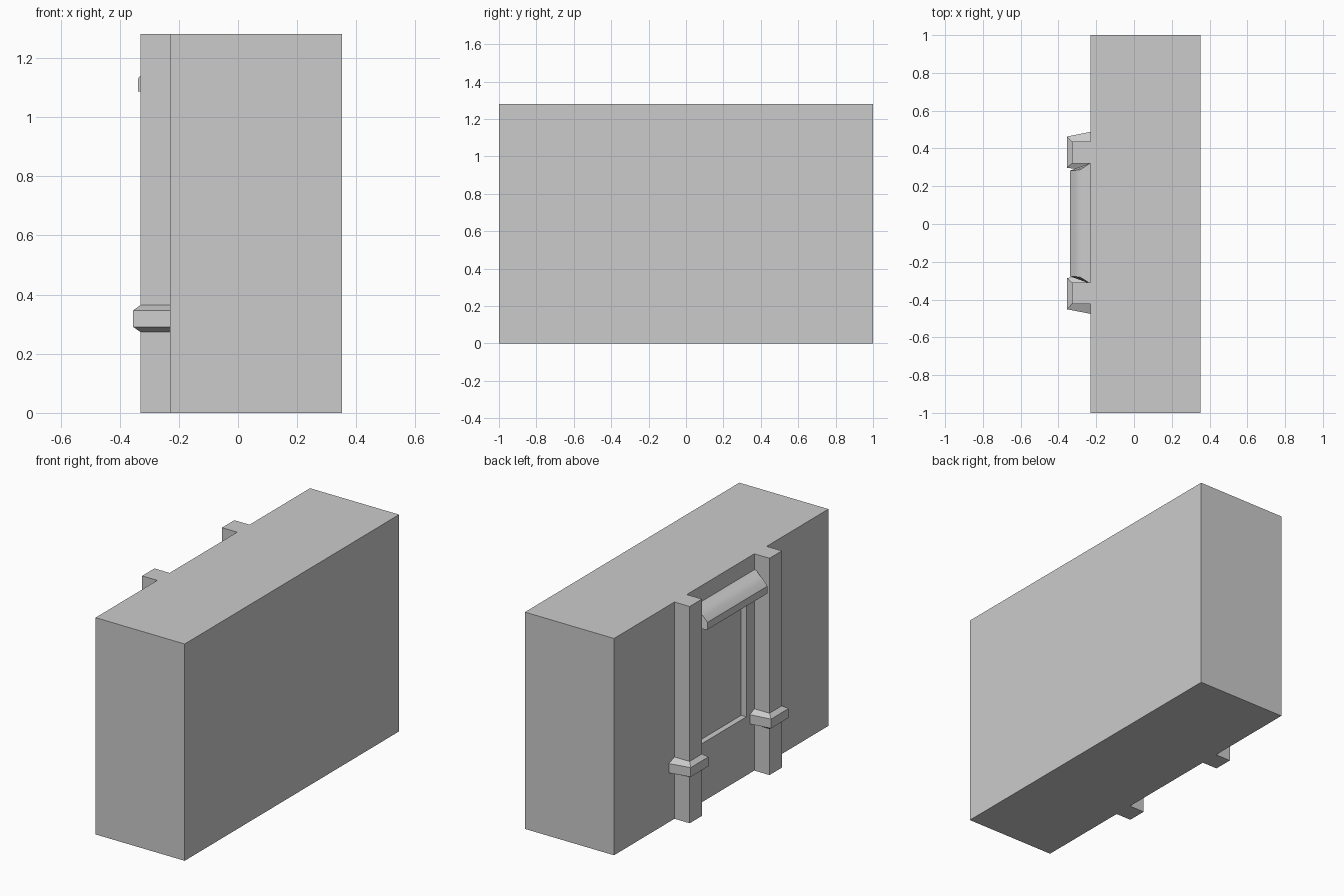
import bpy
import bmesh

if "Cube" in bpy.data.objects:
    bpy.data.objects.remove(bpy.data.objects["Cube"])

WALL = -0.23   # x of the decorated wall face
CY = 0.006     # centre line of the window bay
TOP = 1.28


def loft(name, rings):
    """Skin a stack of equal-length closed rings and cap both ends."""
    bm = bmesh.new()
    vs = [[bm.verts.new(p) for p in ring] for ring in rings]
    n = len(vs[0])
    for a, b in zip(vs, vs[1:]):
        for i in range(n):
            j = (i + 1) % n
            bm.faces.new((a[i], a[j], b[j], b[i]))
    bm.faces.new(vs[0][::-1])
    bm.faces.new(vs[-1])
    bmesh.ops.recalc_face_normals(bm, faces=bm.faces[:])
    mesh = bpy.data.meshes.new(name)
    bm.to_mesh(mesh)
    bm.free()
    ob = bpy.data.objects.new(name, mesh)
    bpy.context.collection.objects.link(ob)
    return ob


def box(name, x0, x1, y0, y1, z0, z1):
    return loft(name, [[(x0, y0, z), (x1, y0, z), (x1, y1, z), (x0, y1, z)]
                       for z in (z0, z1)])


# Wall block with a shallow window recess
wall = box("wall_block", WALL, 0.352, -1, 1, 0, TOP)
cutter = box("recess_cutter", WALL - 0.1, WALL + 0.033,
             CY - 0.24, CY + 0.24, 0.346, 1.07)
cutter.hide_render = True
mod = wall.modifiers.new("recess", 'BOOLEAN')
mod.object = cutter
mod.operation = 'DIFFERENCE'
mod.solver = 'EXACT'
bpy.context.view_layer.objects.active = wall
bpy.ops.object.modifier_apply(modifier="recess")
bpy.data.objects.remove(cutter)

# Pilasters with a flared collar band, mirrored about the bay centre
# Section: front x, inner/outer y at the front, inner/outer y at the wall
SHAFT = (-0.329, 0.315, 0.430, 0.315, 0.430)
BAND = (-0.355, 0.292, 0.457, 0.274, 0.482)
LEVELS = [(0, SHAFT), (0.273, SHAFT), (0.291, BAND),
          (0.346, BAND), (0.365, SHAFT), (TOP, SHAFT)]
for side, name in ((1, "left_pilaster"), (-1, "right_pilaster")):
    rings = []
    for z, (x, fi, fo, wi, wo) in LEVELS:
        pts = ((WALL, wi), (x, fi), (x, fo), (WALL, wo))
        rings.append([(px, CY + side * py, z) for px, py in pts])
    loft(name, rings)

# Rounded window hood: profile of x, z and half width
HOOD = [(WALL, 1.087, 0.32), (-0.338, 1.087, 0.28), (-0.338, 1.13, 0.28),
        (-0.313, 1.159, 0.281), (-0.285, 1.178, 0.284), (-0.257, 1.184, 0.302), (WALL, 1.186, 0.32)]
hood = loft("window_hood", [[(x, CY * 0.5 + s * w, z) for x, z, w in HOOD]
                            for s in (-1, 1)])
bpy.ops.object.select_all(action='DESELECT')
hood.select_set(True)
bpy.context.view_layer.objects.active = hood
bpy.ops.object.shade_smooth_by_angle(angle=0.6)
